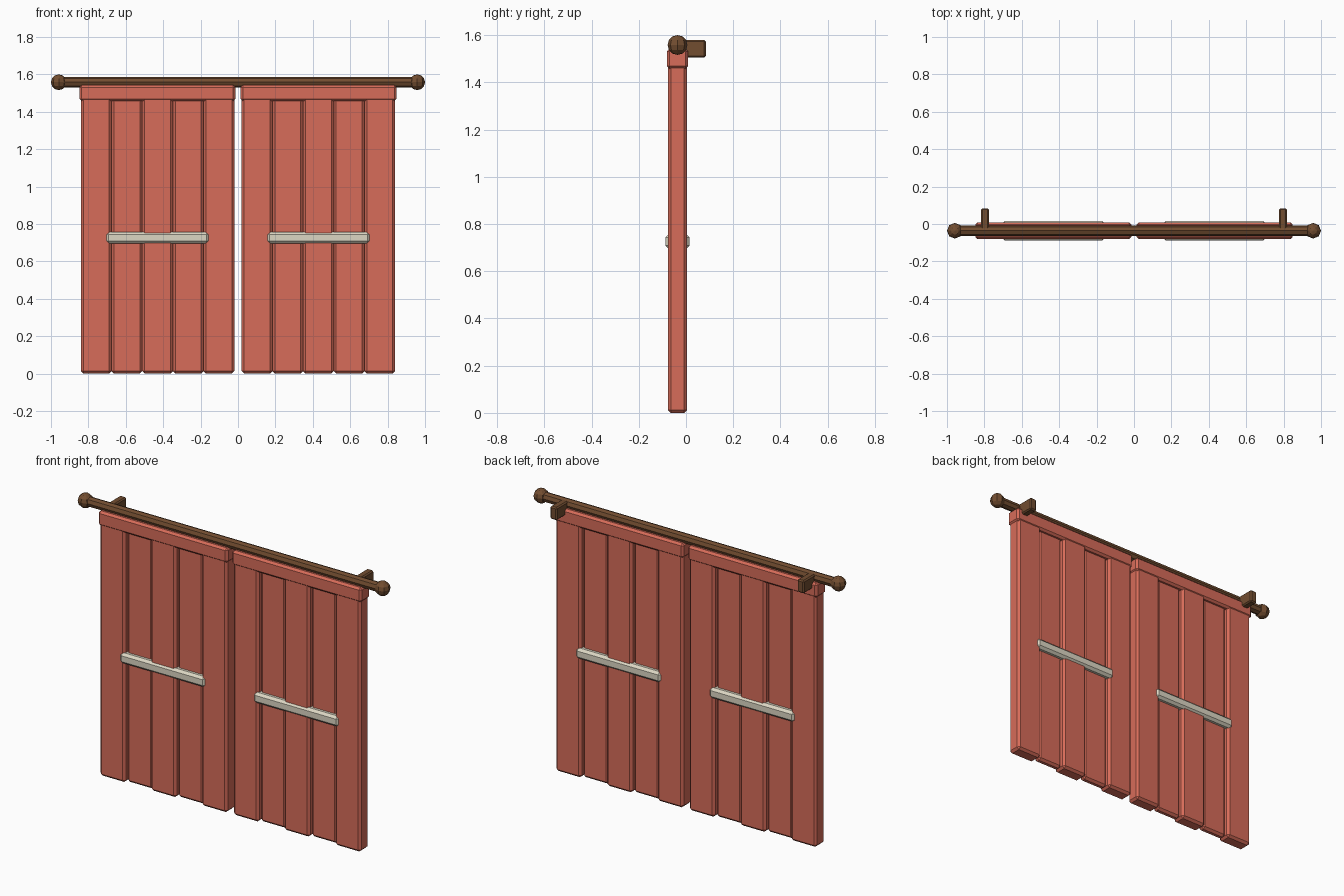
import bpy, bmesh, math
from mathutils import Matrix

if "Cube" in bpy.data.objects:
    bpy.data.objects.remove(bpy.data.objects["Cube"])

CY = -0.036      # depth of the rod and curtain centre
ROD_Z = 1.558


def material(name, rgb):
    m = bpy.data.materials.new(name)
    m.diffuse_color = (*rgb, 1)
    m.use_nodes = True
    m.node_tree.nodes["Principled BSDF"].inputs["Base Color"].default_value = m.diffuse_color
    return m


RED = material("red_cloth", (0.68, 0.15, 0.10))
WOOD = material("dark_wood", (0.17, 0.075, 0.03))
CREAM = material("cream_band", (0.72, 0.68, 0.55))


def finish(name, bm, mat):
    bmesh.ops.recalc_face_normals(bm, faces=bm.faces[:])
    me = bpy.data.meshes.new(name)
    bm.to_mesh(me)
    bm.free()
    me.materials.append(mat)
    ob = bpy.data.objects.new(name, me)
    bpy.context.collection.objects.link(ob)
    return ob


def box(name, x, y, z, mat, bevel):
    """Chamfered box from (min, max) ranges."""
    bm = bmesh.new()
    bmesh.ops.create_cube(bm, size=1)
    for v in bm.verts:
        v.co = [(a + b) / 2 + c * (b - a) for c, (a, b) in zip(v.co, (x, y, z))]
    bmesh.ops.bevel(bm, geom=bm.edges[:], offset=bevel, segments=1,
                    affect='EDGES', profile=0.5)
    return finish(name, bm, mat)


# curtain rod
bm = bmesh.new()
bmesh.ops.create_cone(bm, cap_ends=True, segments=8, radius1=0.028, radius2=0.028,
                      depth=1.92, matrix=Matrix.Translation((0, CY, ROD_Z))
                      @ Matrix.Rotation(math.pi / 2, 4, 'Y'))
finish("curtain_rod", bm, WOOD)

for side, s in (("left", -1), ("right", 1)):
    def span(a, b):
        return tuple(sorted((s * a, s * b)))

    def depth(h):
        return (CY - h, CY + h)

    # ball finial
    bm = bmesh.new()
    bmesh.ops.create_uvsphere(bm, u_segments=8, v_segments=6, radius=0.042,
                              matrix=Matrix.Translation((s * 0.958, CY, ROD_Z)))
    finish(side + "_finial", bm, WOOD)

    # wall bracket
    box(side + "_bracket", span(0.775, 0.818), (CY, 0.084), (1.505, 1.58), WOOD, 0.007)

    # pleats, alternately thick and thin
    w = 0.82 / 5
    for i in range(5):
        x0 = 0.02 + i * w
        box(f"{side}_pleat_{i + 1}", span(x0, x0 + w), depth(0.022 if i % 2 else 0.041),
            (0, 1.50), RED, 0.013)

    # header band and tie band
    box(side + "_header", span(0.014, 0.848), depth(0.045), (1.457, 1.543), RED, 0.012)
    box(side + "_tie_band", span(0.155, 0.706), depth(0.051), (0.695, 0.757), CREAM, 0.014)
